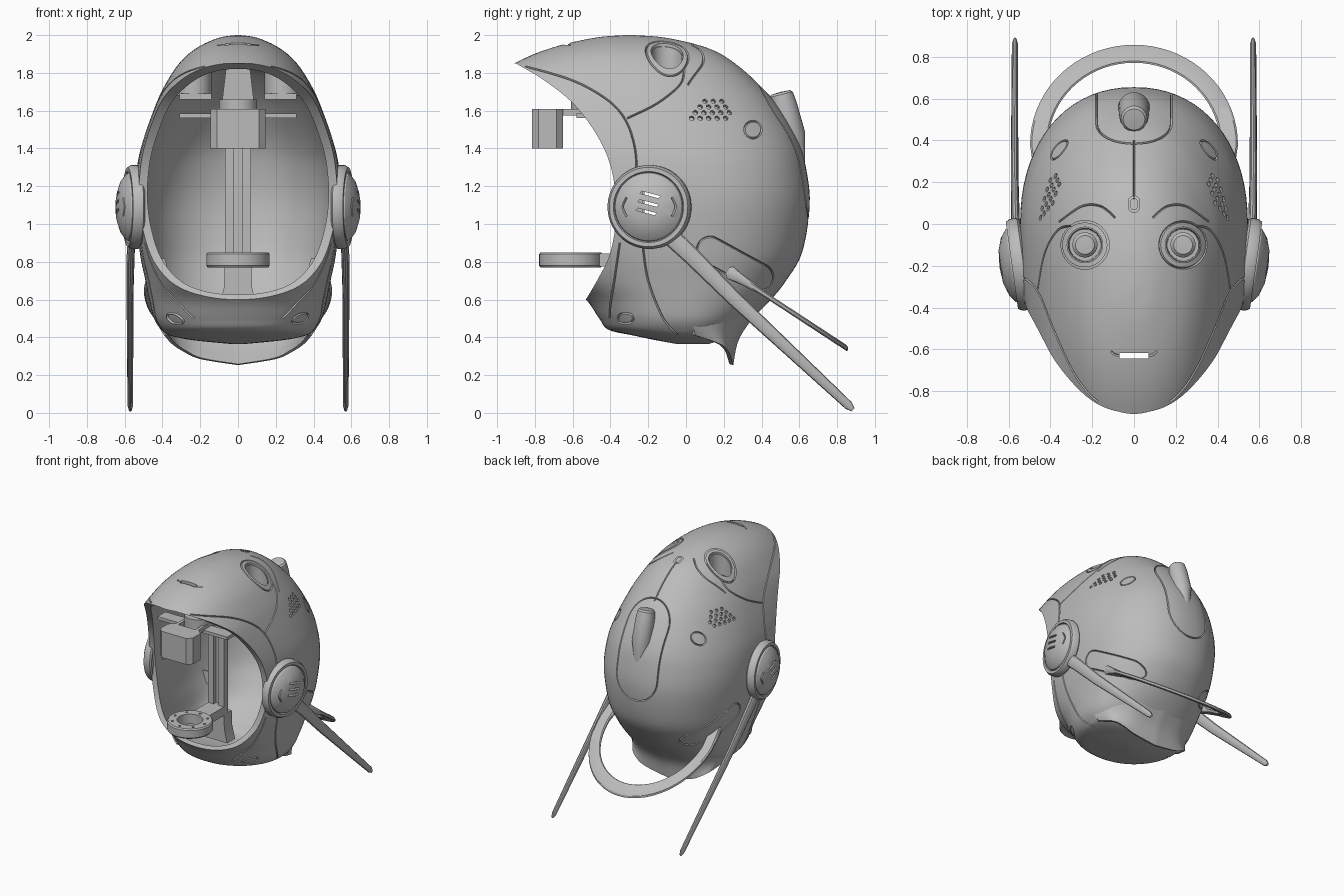
import bpy, bmesh, math
from mathutils import Vector
from mathutils.bvhtree import BVHTree

cube = bpy.data.objects.get("Cube")
if cube:
    bpy.data.objects.remove(cube)

GREY = bpy.data.materials.new("plain_grey")
GREY.use_nodes = True
GREY.diffuse_color = (0.5, 0.5, 0.5, 1)
GREY.node_tree.nodes["Principled BSDF"].inputs["Base Color"].default_value = (0.5, 0.5, 0.5, 1)


# ---- helpers ----
def add(name, bm):
    bmesh.ops.recalc_face_normals(bm, faces=bm.faces)
    mesh = bpy.data.meshes.new(name)
    bm.to_mesh(mesh)
    bm.free()
    mesh.materials.append(GREY)
    ob = bpy.data.objects.new(name, mesh)
    bpy.context.collection.objects.link(ob)
    return ob


def loft(name, rings, wrap=False, bm=None):
    """Skin a list of equal rings; ends are capped unless wrapped."""
    keep = bm is not None
    bm = bm or bmesh.new()
    rows = [[bm.verts.new(p) for p in ring] for ring in rings]
    n = len(rows[0])
    for a, b in zip(rows, rows[1:] + rows[:1] if wrap else rows[1:]):
        for i in range(n):
            j = (i + 1) % n
            bm.faces.new((a[i], a[j], b[j], b[i]))
    if not wrap:
        bm.faces.new(rows[0])
        bm.faces.new(rows[-1])
    return None if keep else add(name, bm)


def lathe(name, profile, loc, axis=(0, 0, 1), seg=40, bm=None):
    """Revolve (radius, height) points about an axis."""
    q = Vector((0, 0, 1)).rotation_difference(Vector(axis).normalized())
    rings = [[Vector(loc) + q @ Vector((max(r, .001) * math.cos(k * math.tau / seg),
                                        max(r, .001) * math.sin(k * math.tau / seg), h))
              for k in range(seg)] for r, h in profile]
    return loft(name, rings, bm=bm)


def box(name, x, y, z, bevel=0):
    bm = bmesh.new()
    bmesh.ops.create_cube(bm, size=1)
    for v in bm.verts:
        v.co = [lo + (c + .5) * (hi - lo) for c, (lo, hi) in zip(v.co, (x, y, z))]
    if bevel:
        bmesh.ops.bevel(bm, geom=[e for e in bm.edges if abs(e.verts[0].co.z - e.verts[1].co.z) > .01],
                        offset=bevel, segments=1, affect='EDGES')
    return add(name, bm)


def smooth(pts, steps):
    """Catmull-Rom through tuples of any length."""
    out = []
    for i in range(len(pts) - 1):
        a, b, c, d = pts[max(i - 1, 0)], pts[i], pts[i + 1], pts[min(i + 2, len(pts) - 1)]
        for k in range(steps):
            t = k / steps
            out.append(tuple(q + t * (r - p) / 2 + t * t * (p - 2.5 * q + 2 * r - s / 2)
                             + t ** 3 * (1.5 * (q - r) + (s - p) / 2)
                             for p, q, r, s in zip(a, b, c, d)))
    return out + [pts[-1]]


def capsule(cu, cv, half, r, angle=0):
    """Closed stadium outline, with its straight sides divided."""
    ca, sa = math.cos(angle), math.sin(angle)
    flat = []
    for side in (1, -1):
        for k in range(17):
            t = (k / 16 - .5) * math.pi
            flat.append((side * (half + r * math.cos(t)), side * r * math.sin(t)))
        flat += [(side * half * (1 - k / 6), side * r) for k in range(1, 12) if half]
    if not half:
        flat = flat[:16] + flat[17:33]
    return [(cu + u * ca - v * sa, cv + u * sa + v * ca) for u, v in flat]


def cut(target, cutter):
    mod = target.modifiers.new("cut", 'BOOLEAN')
    mod.operation, mod.solver, mod.object = 'DIFFERENCE', 'EXACT', cutter
    bpy.context.view_layer.objects.active = target
    bpy.ops.object.modifier_apply(modifier=mod.name)
    bpy.data.objects.remove(cutter)


def prism(pts):
    return loft("cutter", [[(x, y, z) for y, z in pts] for x in (-1, 1)])


def bvh(ob):
    return BVHTree.FromPolygons([v.co for v in ob.data.vertices], [p.vertices for p in ob.data.polygons])


def project(tree, axis, u, v):
    """Drop a 2D point onto a surface along one axis."""
    o, d = {'X': ((3, u, v), (-1, 0, 0)), 'Y': ((u, 3, v), (0, -1, 0)), 'Z': ((u, v, 3), (0, 0, -1))}[axis]
    return tree.ray_cast(Vector(o), Vector(d))[:2]


def engrave(target, tree, axis, path, closed=False, both=True, r=.005):
    pts = path if closed else smooth(path, 8)
    hits = [h for h in (project(tree, axis, *p) for p in pts) if h[0]]
    rings = []
    for i, (p, n) in enumerate(hits):
        nxt = hits[(i + 1) % len(hits)] if closed else hits[min(i + 1, len(hits) - 1)]
        prv = hits[i - 1] if closed else hits[max(i - 1, 0)]
        side = (nxt[0] - prv[0]).cross(n).normalized() * r
        rings.append([p + n * r * 2, p + side, p - n * r * 2, p - side])
    for s in (1, -1) if both else (1,):
        cut(target, loft("cutter", [[(s * q.x, q.y, q.z) for q in g] for g in rings], closed))


def mirrored(ob, name):
    bm = bmesh.new()
    bm.from_mesh(ob.data)
    for v in bm.verts:
        v.co.x *= -1
    return add(name, bm)


# ---- helmet shell: height, half width, widest y, front y, back y ----
KEYS = [(.365, .04, .05, -.05, .12), (.385, .24, .02, -.16, .18), (.41, .36, 0, -.28, .22),
        (.44, .405, 0, -.41, .28), (.5, .445, 0, -.46, .35), (.6, .47, 0, -.53, .45),
        (.7, .49, 0, -.66, .53), (.85, .52, 0, -.83, .615), (1.1, .545, 0, -1.15, .655),
        (1.3, .535, -.05, -1.2, .635), (1.45, .5, -.12, -1.3, .59), (1.62, .44, -.2, -1.35, .49),
        (1.73, .39, -.25, -1.1, .395), (1.85, .312, -.28, -.91, .26), (1.93, .222, -.3, -.72, .12),
        (1.985, .105, -.3, -.49, -.1), (2, .01, -.3, -.32, -.28)]


def section(z, w, yc, yf, yb, t):
    w, yf, yb = max(w - t, .004), min(yf + t, yc - .01), max(yb - t, yc + .01)
    z += t * (min(max((.6 - z) / .15, 0), 1) - min(max((z - 1.2) / .8, 0), 1))
    ring = []
    for k in range(72):
        c, s = math.cos(k * math.tau / 72), math.sin(k * math.tau / 72)
        c, s = (math.copysign(abs(q) ** .92, q) for q in (c, s))
        ring.append((w * c, yc + s * (yb - yc if s > 0 else yc - yf), z))
    return ring


def skin(name, t):
    return loft(name, [section(*k, t) for k in smooth(KEYS, 5)])


shell = skin("helmet_shell", 0)
tree = bvh(shell)
cut(shell, skin("cutter", .045))
EDGE = [(-.9, 1.85), (-.75, 1.76), (-.59, 1.63), (-.46, 1.45), (-.39, 1.27), (-.37, 1.05), (-.4, .85),
        (-.46, .72), (-.53, .6)]
cut(shell, prism([(-2, 1.86)] + smooth(EDGE, 6) + [(-2, .6)]))

# flared skirt at the nape: a sheet from the shell out to its hem
tops = [(0, .4, .56), (.2, .375, .57), (.33, .3, .58), (.41, .19, .58), (.44, .05, .55)]
mids = [(0, .285, .4), (.2, .265, .41), (.31, .22, .43), (.38, .15, .45), (.42, .04, .46)]
hems = [(0, .25, .253), (.2, .24, .285), (.29, .225, .325), (.35, .18, .365), (.39, .05, .41)]
columns = []
for top, mid, hem in zip(*(smooth(line, 5) for line in (tops, mids, hems))):
    outer = smooth([top, mid, hem], 5)
    columns.append(outer + [(x * .95, y - .02, z + .005) for x, y, z in reversed(outer)])
loft("nape_skirt", [[(-x, y, z) for x, y, z in c] for c in columns[:0:-1]] + columns)

# mouth slot, eye holes and vent holes
cut(shell, box("cutter", (-.07, .07), (-.645, -.617), (1.7, 2.2)))
for s in (1, -1):
    cut(shell, lathe("cutter", [(.085, 1.6), (.085, 2.2)], (s * .235, -.1, 0)))
vents = bmesh.new()
for row, (start, count) in enumerate([(.03, 5), (.05, 5), (.075, 4), (.1, 3)]):
    for i in range(count):
        p, n = project(tree, 'X', start + i * .045, 1.56 + row * .03)
        for s in (1, -1):
            lathe("", [(.014, -.02), (.014, .03)], (s * p.x, p.y, p.z), (s * n.x, n.y, n.z), 6, vents)
cut(shell, add("cutter", vents))

# seams
engrave(shell, tree, 'X', [(-.85, 1.835), (-.6, 1.76), (-.42, 1.66), (-.32, 1.55), (-.27, 1.4), (-.26, 1.25)])
engrave(shell, tree, 'X', [(-.31, 1.56), (-.15, 1.64), (-.03, 1.74), (-.01, 1.82)])
engrave(shell, tree, 'X', [(-.23, .9), (-.2, .7), (-.12, .5), (-.04, .41)])
engrave(shell, tree, 'X', [(-.35, .9), (-.38, .7), (-.4, .58), (-.405, .5)])
engrave(shell, tree, 'X', capsule(.355, 1.5, 0, .045), True)
engrave(shell, tree, 'X', capsule(.26, .79, .15, .07, -.5), True)
engrave(shell, tree, 'X', capsule(-.32, .5, .015, .025), True)
engrave(shell, tree, 'Z', capsule(.235, -.1, 0, .112), True)
engrave(shell, tree, 'Z', [(.09, .03), (.16, .085), (.25, .085), (.36, .01)])
engrave(shell, tree, 'Z', [(0, .4), (0, .25), (0, .12)], both=False)
engrave(shell, tree, 'Z', capsule(0, .095, .012, .022, math.pi / 2), True, False)
engrave(shell, tree, 'Z', [(-.11, -.61), (-.07, -.63), (.07, -.63), (.11, -.61)], both=False)
engrave(shell, tree, 'Y', capsule(0, 1.38, .18, .18, math.pi / 2), True, False)

# eye cups with lenses, their walls trimmed to the shell
eye = lathe("left_eye_cup", [(0, 1.68), (.095, 1.68), (.095, 1.8), (.08, 1.8), (.075, 1.73), (.06, 1.73),
                             (.06, 1.77), (.045, 1.785), (0, 1.787)], (.235, -.1, 0))
for v in eye.data.vertices:
    if v.co.z > 1.795:
        v.co.z = project(tree, 'Z', v.co.x, v.co.y)[0].z - .015
eye_base = box("left_eye_bracket", (.14, .31), (-.2, 0), (1.66, 1.69))

# ear discs: raised ring around a shallow dome, with slits
AXIS = (math.cos(.14), -math.sin(.14), 0)
ear = lathe("left_ear_disc", [(0, -.04), (.21, -.04), (.222, -.03), (.222, .005), (.21, .025), (.188, .025),
                              (.182, .012), (.176, .03), (.14, .058), (.08, .078), (0, .085)],
            (.56, -.195, 1.09), AXIS, 56)
ear_tree = bvh(ear)
for side in (1, -1):
    engrave(ear, ear_tree, 'X', [(-.195 + side * .12, 1.04), (-.195 + side * .14, 1.09),
                                 (-.195 + side * .12, 1.14)], both=False)
for y, z in ((-.19, 1.15), (-.2, 1.105), (-.21, 1.06)):
    for part in (shell, ear):
        cut(part, prism([(y - .055, z + .012), (y + .045, z - .014), (y + .055, z - .002), (y - .045, z + .024)]))

# long flat blades running down and back from the ears
rings = []
for y, z, w, x, th in ((-.12, .97, .05, .56, .02), (.02, .84, .047, .568, .021), (.25, .61, .04, .572, .018),
                       (.86, .04, .024, .57, .015), (.884, .016, .012, .57, .008)):
    rings.append([(x + th * math.cos(a), y + w * math.sin(a) * .7, z + w * math.sin(a) * .72)
                  for a in (k * math.tau / 12 for k in range(12))])
blade = loft("left_blade", rings)

for ob, name in ((eye, "right_eye_cup"), (eye_base, "right_eye_bracket"), (ear, "right_ear_disc"),
                 (blade, "right_blade")):
    mirrored(ob, name)

# rear loop: a sloping flat band, thicker where it meets the shell
half = [(.42, .2), (.44, .28)]
half += [(.455 * math.cos(k * math.pi / 36), .38 + .435 * math.sin(k * math.pi / 36)) for k in range(19)]
path = half + [(-x, y) for x, y in half[-2::-1]]
rings = []
for i, (x, y) in enumerate(path):
    (ax, ay), (bx, by) = path[max(i - 1, 0)], path[min(i + 1, len(path) - 1)]
    n = Vector((by - ay, ax - bx)).normalized() * .043
    h = .016 + .03 * max(0, (.42 - y) / .2) ** 2
    rings.append([(x + k * n.x, y + k * n.y, .73 - (y + k * n.y - .26) * .655 + m * h)
                  for k, m in ((1, .5), (.8, 1), (-.8, 1), (-1, .5), (-1, -.5), (-.8, -1), (.8, -1), (1, -.5))])
loft("rear_loop", rings)

# rear peg
lathe("rear_peg", [(.03, -.4), (.075, -.22), (.07, -.05), (.063, .005), (.052, .017), (0, .02)],
      (0, .505, 1.68), (0, -.25, 1), 32)

# inner support: rail, top block and lower ring
box("rail_back", (-.045, .045), (-.25, -.22), (.66, 1.66))
for s, name in ((1, "left"), (-1, "right")):
    box(name + "_rail", sorted((s * .02, s * .07)), (-.28, -.23), (.66, 1.62))
    box(name + "_top_arm", sorted((s * .075, s * .1)), (-.7, -.24), (1.575, 1.61))
loft("rail_foot", [[(-w, -.28, z), (w, -.28, z), (w, -.18, z), (-w, -.18, z)]
                   for w, z in ((.1, .56), (.075, .66), (.07, .78))])
loft("rail_top", [[(-w, -.3, z), (w, -.3, z), (w, -.22, z), (-w, -.22, z)]
                  for w, z in ((.09, 1.6), (.05, 1.94))])
box("top_block", (-.145, .145), (-.815, -.65), (1.4, 1.61), .035)
box("cross_plate", (-.31, .31), (-.58, -.48), (1.56, 1.585))
lathe("top_collar", [(.1, 1.58), (.1, 1.66)], (0, -.51, 0))
ring = lathe("lower_ring", [(.16, .77), (.168, .78), (.168, .84), (.16, .85)], (0, -.61, 0))
cut(ring, lathe("cutter", [(.095, .7), (.095, .9)], (0, -.61, 0)))
bolts = bmesh.new()
for k in range(8):
    a = k * math.tau / 8
    lathe("", [(.01, .83), (.01, .87)], (.13 * math.cos(a), -.61 + .13 * math.sin(a), 0), seg=8, bm=bolts)
cut(ring, add("cutter", bolts))
box("ring_arm", (-.07, .07), (-.47, -.24), (.775, .845))

# smooth shading with sharp edges kept
for ob in bpy.context.view_layer.objects:
    ob.select_set(ob.type == 'MESH')
bpy.ops.object.shade_smooth_by_angle(angle=math.radians(32))
